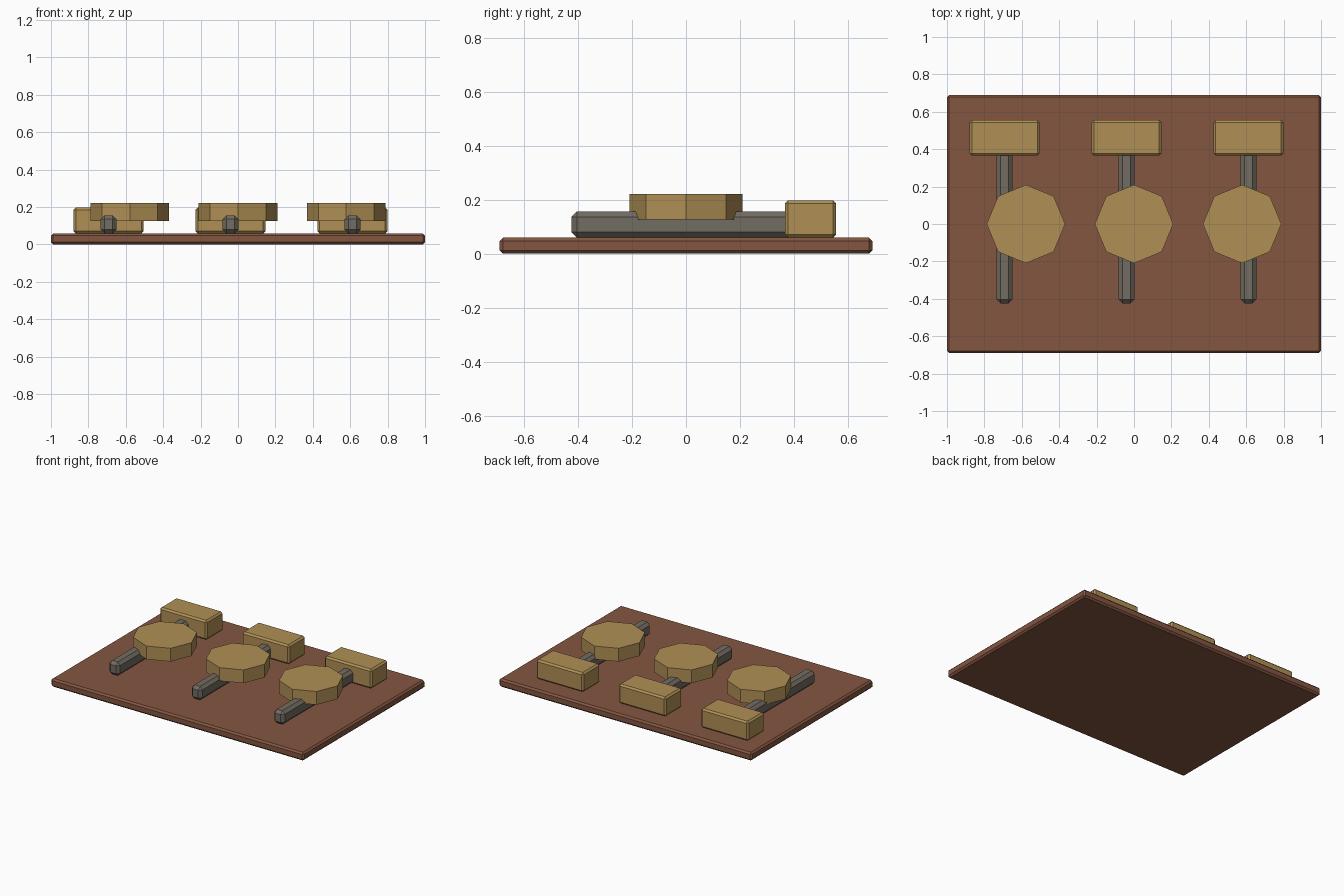
import bpy
import math

if "Cube" in bpy.data.objects:
    bpy.data.objects.remove(bpy.data.objects["Cube"])


def material(name, rgb):
    m = bpy.data.materials.new(name)
    m.diffuse_color = (*rgb, 1.0)
    m.use_nodes = True
    m.node_tree.nodes["Principled BSDF"].inputs["Base Color"].default_value = m.diffuse_color
    return m


CLAY = material("red brown board", (0.231, 0.093, 0.053))
BRASS = material("dull gold", (0.434, 0.279, 0.091))
GREY = material("warm grey", (0.171, 0.150, 0.122))


def box(name, x, y, z, mat, bevel):
    """Chamfered box from (min, max) ranges."""
    lo_hi = (x, y, z)
    bpy.ops.mesh.primitive_cube_add(size=1, location=[(a + b) / 2 for a, b in lo_hi])
    ob = bpy.context.object
    ob.name = name
    ob.scale = [b - a for a, b in lo_hi]
    bpy.ops.object.transform_apply(location=False, rotation=False, scale=True)
    mod = ob.modifiers.new("chamfer", "BEVEL")
    mod.width = bevel
    mod.segments = 1
    mod.limit_method = "NONE"
    ob.data.materials.append(mat)


# Board
box("board", (-1, 1), (-0.69, 0.69), (0, 0.059), CLAY, 0.012)

for i in (-1, 0, 1):
    n = i + 2
    cx = -0.04 + 0.652 * i
    # Hammer shaft and head lying on the board
    box(f"shaft_{n}", (cx - 0.042, cx + 0.042), (-0.424, 0.42), (0.059, 0.156), GREY, 0.02)
    box(f"head_{n}", (cx - 0.187, cx + 0.187), (0.366, 0.556), (0.059, 0.197), BRASS, 0.012)
    # Octagonal disc resting across the shaft
    bpy.ops.mesh.primitive_cylinder_add(vertices=8, radius=0.21, depth=0.095,
                                        location=(0.578 * i, 0, 0.1735))
    disc = bpy.context.object
    disc.name = f"disc_{n}"
    disc.data.materials.append(BRASS)
